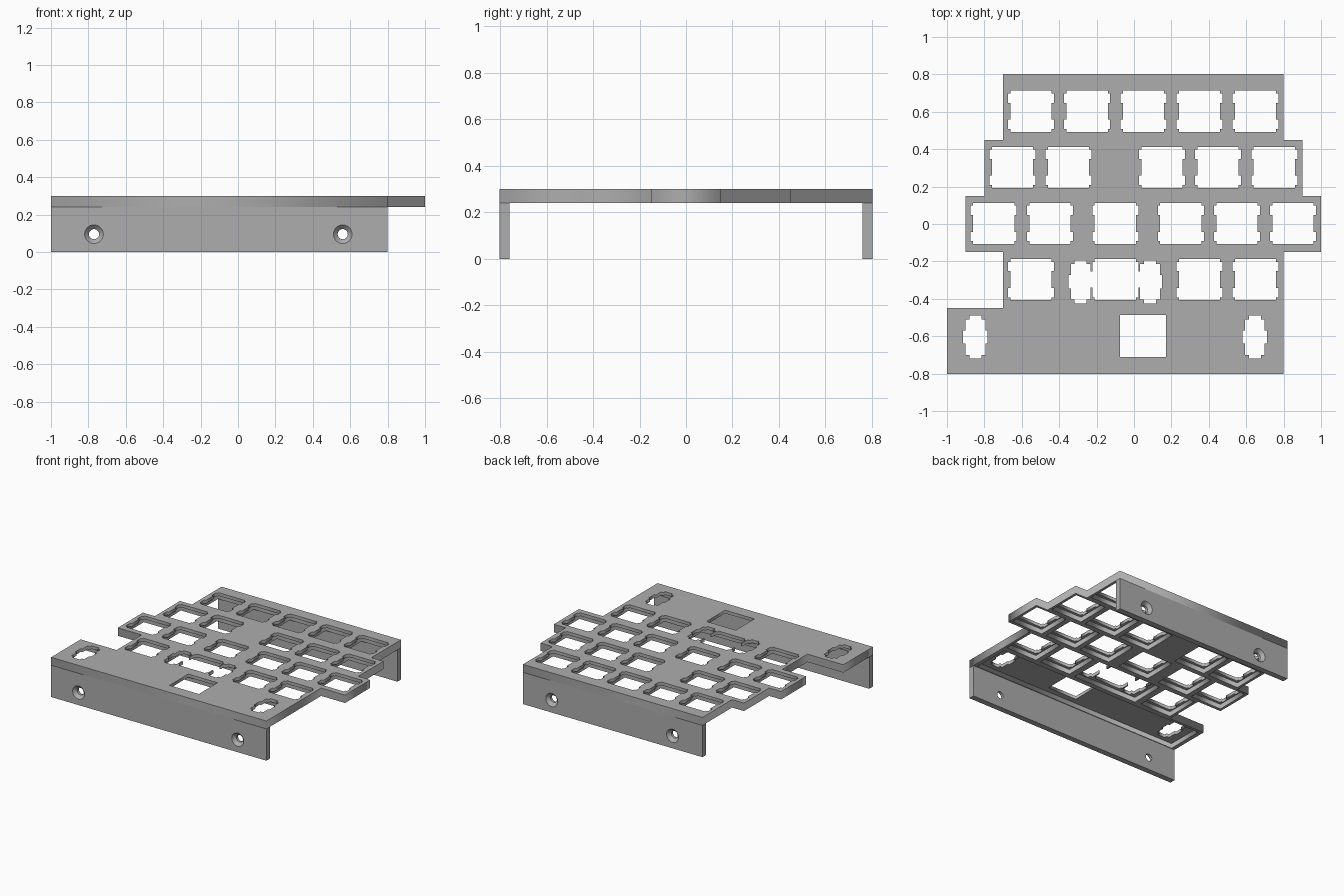
import bpy
import bmesh
import math
from mathutils import Matrix

if "Cube" in bpy.data.objects:
    bpy.data.objects.remove(bpy.data.objects["Cube"])

grey = bpy.data.materials.new("plain_grey")
grey.use_nodes = True
colour = (0.42, 0.42, 0.42, 1)
grey.diffuse_color = colour
grey.node_tree.nodes["Principled BSDF"].inputs["Base Color"].default_value = colour

PITCH = 0.3
TOP, SKIN, UNDER = 0.3, 0.276, 0.24


def add_mesh(name, bm):
    bmesh.ops.remove_doubles(bm, verts=bm.verts, dist=1e-5)
    bmesh.ops.recalc_face_normals(bm, faces=bm.faces)
    mesh = bpy.data.meshes.new(name)
    bm.to_mesh(mesh)
    bm.free()
    mesh.materials.append(grey)
    obj = bpy.data.objects.new(name, mesh)
    bpy.context.collection.objects.link(obj)
    return obj


def pierced_sheet(name, outlines, low, high):
    """Flat sheet: the first outline is the edge, the others are holes."""
    curve = bpy.data.curves.new(name + "_profile", "CURVE")
    curve.dimensions = "2D"
    curve.fill_mode = "BOTH"
    curve.extrude = (high - low) / 2
    for points in outlines:
        spline = curve.splines.new("POLY")
        spline.points.add(len(points) - 1)
        for point, (x, y) in zip(spline.points, points):
            point.co = (x, y, 0, 1)
        spline.use_cyclic_u = True
    helper = bpy.data.objects.new(name + "_helper", curve)
    bpy.context.collection.objects.link(helper)
    bpy.context.view_layer.update()
    filled = helper.evaluated_get(bpy.context.evaluated_depsgraph_get()).to_mesh()
    bm = bmesh.new()
    bm.from_mesh(filled)
    bpy.data.objects.remove(helper)
    bmesh.ops.translate(bm, verts=bm.verts, vec=(0, 0, (low + high) / 2))
    return add_mesh(name, bm)


def shift(points, x, y):
    return [(px + x, py + y) for px, py in points]


def mirrored(half):
    return half + [(-x, y) for x, y in reversed(half)]


def rect(x0, x1, y0, y1):
    return [(x0, y0), (x1, y0), (x1, y1), (x0, y1)]


# Switch opening with clip notches, and stabiliser opening with wings
def notch(sign):
    steps = [(.11, .11), (.11, .095), (.123, .095), (.123, .045)]
    return [(x, sign * y) for x, y in steps]


switch = mirrored(notch(1) + [(.11, .045), (.11, -.045)] + notch(-1)[::-1])
corner = [(.032, .115), (.032, .095), (.053, .095)]
wing = [(.053, .035), (.066, .035)]
upper = corner + wing
right_side = upper + [(x, -y) for x, y in reversed(upper)]
stabiliser = mirrored(right_side)

# Wide key opening: switch joined by slots to a stabiliser on each side
outer = [(-x, y) for x, y in reversed(corner)] + right_side
outer += [(-x, -y) for x, y in corner]
outer = shift(outer, .185, -.012)
arm = notch(1)[:3] + [(.123, .042), (.132, .042)]
wide_switch = mirrored(arm + outer + [(x, -y) for x, y in reversed(arm)])

# Rows of keys, back to front: row centre and key centres
rows = [
    (.603, [-.55, -.25, .05, .35, .65]),
    (.303, [-.65, -.35, .15, .45, .75]),
    (.003, [-.75, -.45, -.10, .25, .55, .85]),
    (-.297, [-.55, .35, .65]),
]
cuts, pockets = [], []
for y, centres in rows:
    for x in centres:
        cuts.append(shift(switch, x, y))
        pockets.append(shift(rect(-.13, .13, -.13, .13), x, y))
cuts.append(shift(wide_switch, -.10, -.297))
pockets.append(shift(rect(-.27, .27, -.135, .13), -.10, -.297))
for x in (-.848, .646):
    cuts.append(shift(stabiliser, x, -.605))
cuts.append(rect(-.075, .17, -.71, -.487))
pockets.append(rect(-.97, .77, -.755, -.47))

# Stepped plate outline from the left and right limits of each row
limits = [(-.7, .8), (-.8, .9), (-.9, 1), (-.7, .8), (-1, .8)]
bounds = [.803, .45, .15, -.15, -.45, -.803]
right_edge, left_edge = [], []
for i, (x0, x1) in enumerate(limits):
    for y in bounds[i:i + 2]:
        right_edge.append((x1, y))
        left_edge.append((x0, y))
outline = [p for i, p in enumerate(right_edge + left_edge[::-1])]
plate = pierced_sheet("key_plate", [outline] + cuts, SKIN, TOP)
ribs = pierced_sheet("underside_ribs", [outline] + pockets, UNDER, SKIN)


# Countersunk screw hole cutter, running inward from the outer wall face
def screw_cutter(x, face_y, inward):
    bm = bmesh.new()
    profile = [(0, -.01), (.06, -.01), (.027, .023), (.027, .06), (0, .06)]
    verts = [bm.verts.new((r, d * inward, 0)) for r, d in profile]
    edges = [bm.edges.new(pair) for pair in zip(verts, verts[1:])]
    bmesh.ops.spin(bm, geom=verts + edges, cent=(0, 0, 0), axis=(0, 1, 0),
                   angle=math.tau, steps=32)
    bmesh.ops.transform(bm, verts=bm.verts, matrix=Matrix.Translation((x, face_y, .095)))
    cutter = add_mesh("screw_cutter", bm)
    cutter.hide_render = True
    return cutter


# Front and back walls with two screw holes each
def wall(name, x0, x1, face_y, inward, holes):
    bm = bmesh.new()
    bmesh.ops.create_cube(bm, size=1)
    bmesh.ops.scale(bm, verts=bm.verts, vec=(x1 - x0, .043, UNDER))
    bmesh.ops.translate(bm, verts=bm.verts,
                        vec=((x0 + x1) / 2, face_y + inward * .0215, UNDER / 2))
    obj = add_mesh(name, bm)
    cutters = [screw_cutter(x, face_y, inward) for x in holes]
    for cutter in cutters:
        mod = obj.modifiers.new("screw_hole", "BOOLEAN")
        mod.operation = "DIFFERENCE"
        mod.solver = "EXACT"
        mod.object = cutter
    bpy.context.view_layer.update()
    result = obj.evaluated_get(bpy.context.evaluated_depsgraph_get())
    cut_mesh = bpy.data.meshes.new_from_object(result)
    obj.modifiers.clear()
    obj.data = cut_mesh
    for cutter in cutters:
        bpy.data.objects.remove(cutter)


wall("front_wall", -1, .8, -.803, 1, (-.77, .56))
wall("back_wall", -.7, .8, .803, -1, (-.45, .56))
